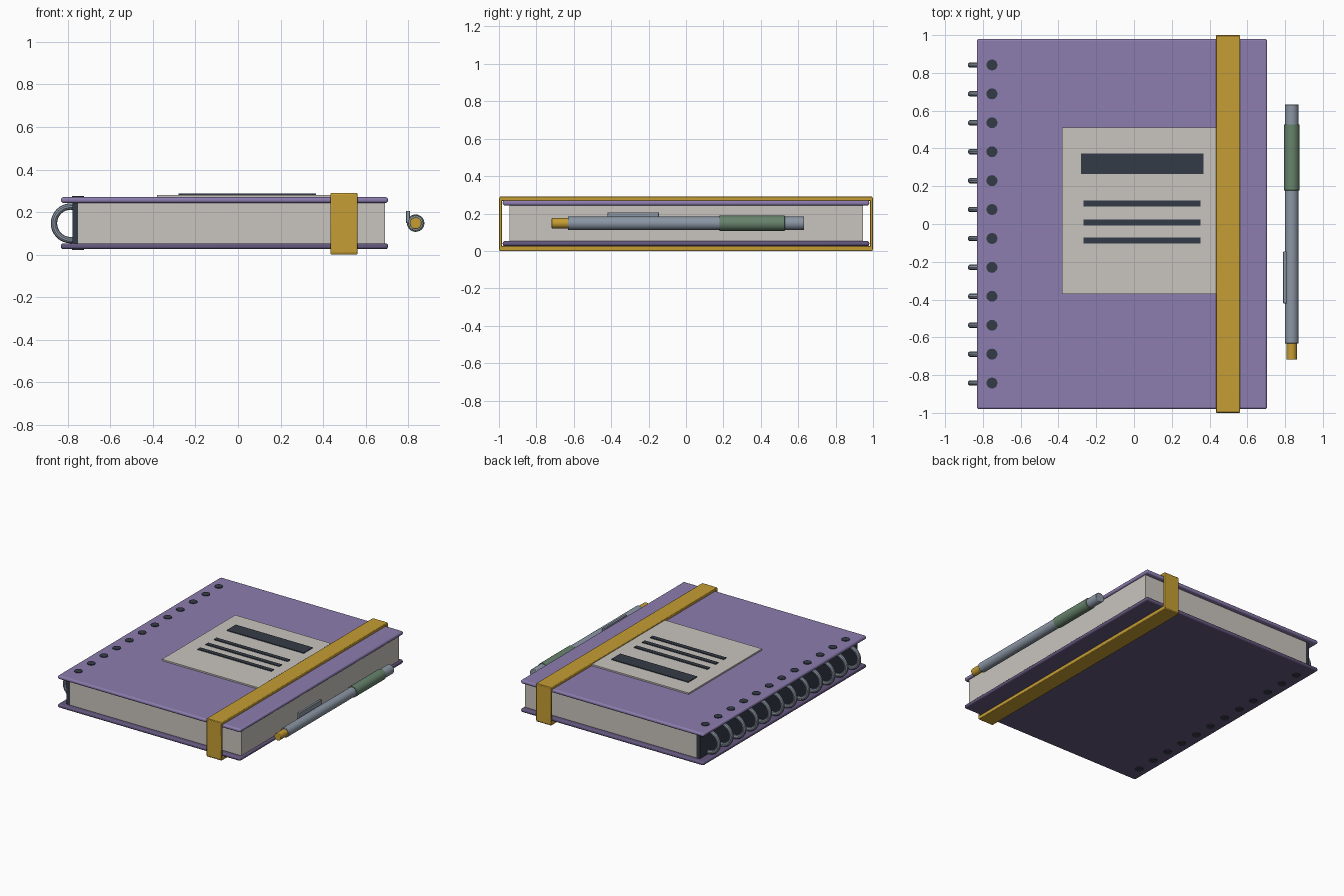
import bpy, math

if "Cube" in bpy.data.objects:
    bpy.data.objects.remove(bpy.data.objects["Cube"])


def mat(name, hexcol):
    m = bpy.data.materials.new(name)
    lin = []
    for i in (0, 2, 4):
        c = int(hexcol[i:i + 2], 16) / 255
        lin.append(c / 12.92 if c <= 0.04045 else ((c + 0.055) / 1.055) ** 2.4)
    m.diffuse_color = (*lin, 1)
    m.use_nodes = True
    m.node_tree.nodes["Principled BSDF"].inputs["Base Color"].default_value = m.diffuse_color
    return m


PURPLE = mat("purple cover", "8C7DAF")
DEEP = mat("deep purple cover", "64577E")
PAPER = mat("paper", "C9C5BF")
INK = mat("dark ink", "343B47")
METAL = mat("blue grey metal", "8B96A4")
GREEN = mat("green grip", "67836C")
GOLD = mat("gold", "C59D33")


def finish(name, m, bevel=0, segs=2, smooth=True):
    ob = bpy.context.object
    ob.name = name
    ob.data.materials.append(m)
    if bevel:
        b = ob.modifiers.new("bevel", 'BEVEL')
        b.width, b.segments = bevel, segs
    if smooth:
        bpy.ops.object.shade_smooth_by_angle(angle=math.radians(35))
    return ob


def box(name, m, x, y, z, bevel=0, segs=2):
    """Box from (min, max) ranges on each axis."""
    bpy.ops.mesh.primitive_cube_add(size=1, location=[(a + b) / 2 for a, b in (x, y, z)])
    ob = bpy.context.object
    ob.scale = [b - a for a, b in (x, y, z)]
    bpy.ops.object.transform_apply(location=False, rotation=False, scale=True)
    return finish(name, m, bevel, segs, bevel > 0)


def rod(name, m, r, y0, y1, bevel=0):
    """Pen section lying along y."""
    bpy.ops.mesh.primitive_cylinder_add(vertices=24, radius=r, depth=y1 - y0,
                                        location=(0.835, (y0 + y1) / 2, 0.148),
                                        rotation=(math.pi / 2, 0, 0))
    return finish(name, m, bevel)


# Covers and page block
box("top_cover", PURPLE, (-0.832, 0.705), (-0.98, 0.98), (0.243, 0.270), 0.011, 3)
box("bottom_cover", DEEP, (-0.832, 0.705), (-0.98, 0.98), (0.026, 0.053), 0.011, 3)
box("pages", PAPER, (-0.752, 0.69), (-0.945, 0.945), (0.05, 0.247))
box("spine_strip", INK, (-0.778, -0.75), (-0.945, 0.945), (0.052, 0.245))

# Binding rings and punched holes
for i in range(12):
    y = -0.842 + i * 1.684 / 11
    bpy.ops.mesh.primitive_torus_add(location=(-0.786, y, 0.147), rotation=(math.pi / 2, 0, 0),
                                     major_radius=0.079, minor_radius=0.015,
                                     major_segments=32, minor_segments=10)
    finish(f"binding_ring_{i + 1}", METAL)
    for side, z in (("top", 0.270), ("bottom", 0.026)):
        bpy.ops.mesh.primitive_cylinder_add(vertices=20, radius=0.029, depth=0.01,
                                            location=(-0.752, y, z))
        finish(f"{side}_hole_{i + 1}", INK)

# Cover label with title bar and ruled lines
box("label", PAPER, (-0.38, 0.46), (-0.37, 0.51), (0.268, 0.281))
box("title_bar", INK, (-0.28, 0.367), (0.265, 0.373), (0.280, 0.287))
for i, y in enumerate((0.108, 0.008, -0.087)):
    box(f"label_line_{i + 1}", INK, (-0.267, 0.352), (y - 0.016, y + 0.016), (0.280, 0.287))

# Elastic band wrapped round the book
BX = (0.435, 0.561)
box("band_top", GOLD, BX, (-0.998, 0.998), (0.268, 0.290), 0.004)
box("band_bottom", GOLD, BX, (-0.998, 0.998), (0.0, 0.027), 0.004)
for name, s in (("front", -1), ("back", 1)):
    box(f"band_{name}", GOLD, BX, sorted((s * 0.983, s * 1.0)), (0.006, 0.285), 0.004)

# Pen
rod("pen_body", METAL, 0.036, -0.632, 0.632, 0.003)
rod("pen_grip", GREEN, 0.041, 0.178, 0.528, 0.002)
rod("pen_button", GOLD, 0.028, -0.718, -0.62, 0.003)
box("pen_clip", METAL, (0.790, 0.808), (-0.42, -0.145), (0.148, 0.206), 0.003)
